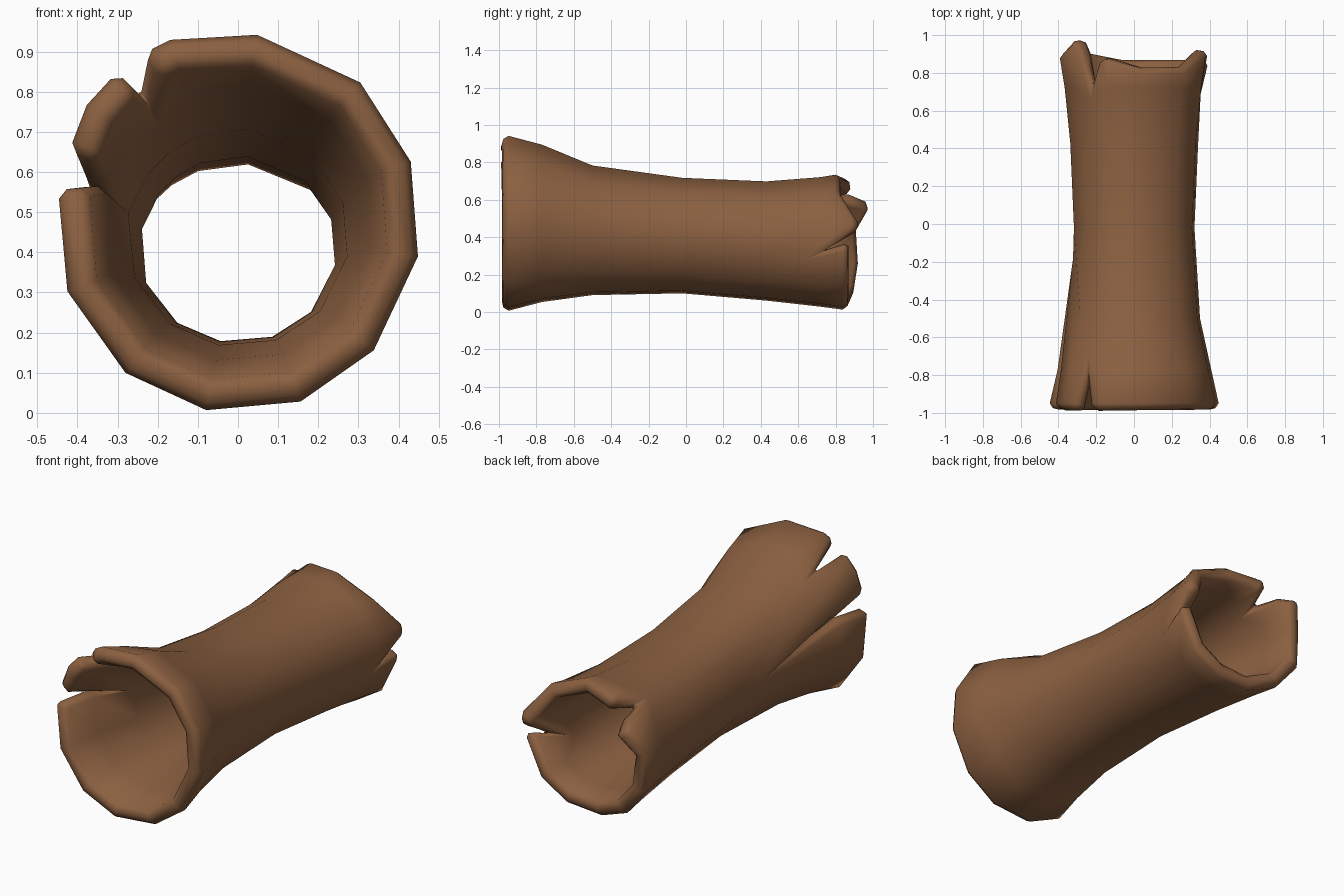
import bpy, bmesh
from math import sin, cos, radians

if "Cube" in bpy.data.objects:
    bpy.data.objects.remove(bpy.data.objects["Cube"])

bark = bpy.data.materials.new("bark brown")
bark.use_nodes = True
BROWN = (0.26, 0.118, 0.052, 1)
bark.diffuse_color = BROWN
bark.node_tree.nodes["Principled BSDF"].inputs["Base Color"].default_value = BROWN

# Rings along the log: y, centre z, half width, half height
RINGS = [(-0.97, 0.472, 0.46, 0.478), (-0.77, 0.472, 0.415, 0.425),
         (-0.5, 0.435, 0.355, 0.35), (-0.02, 0.407, 0.325, 0.312),
         (0.43, 0.378, 0.345, 0.322), (0.72, 0.373, 0.375, 0.35),
         (0.88, 0.372, 0.405, 0.368)]
ANGLES = [19, 48, 84, 111, 128, 143, 168, 201, 232, 260, 290, 318, 350]
# Ragged back edge, one y per column
BACK_Y = [0.91, 0.82, 0.82, 0.87, 0.87, 0.975, 0.9, 0.91, 0.89, 0.86, 0.86, 0.86, 0.86]
LAST = len(RINGS) - 1
# Cracks: (ring, column) -> angles of the two parted edges
CRACKS = {(0, 4): (119, 130), (0, 6): (157, 170), (1, 6): (163, 168),
          (LAST, 4): (117, 133), (LAST, 12): (356, 371)}

bm = bmesh.new()


def point(ring, col, angle):
    y, cz, rx, rz = RINGS[ring]
    if ring == LAST:
        y = BACK_Y[col] + (0.05 if angle > 360 else 0)
    bulge = 1.04 if ring == 0 and 100 < angle < 150 else 1
    a = radians(angle)
    return bm.verts.new((bulge * rx * cos(a), y, cz + bulge * rz * sin(a)))


# Each grid point has a low-angle and a high-angle side, shared unless cracked
grid = {}
for r in range(len(RINGS)):
    for c, angle in enumerate(ANGLES):
        if (r, c) in CRACKS:
            grid[r, c] = [point(r, c, a) for a in CRACKS[r, c]]
        else:
            grid[r, c] = [point(r, c, angle)] * 2

for r in range(LAST):
    for c in range(len(ANGLES)):
        n = (c + 1) % len(ANGLES)
        face = bm.faces.new((grid[r, c][1], grid[r, n][0], grid[r + 1, n][0], grid[r + 1, c][1]))
        face.smooth = True
bm.normal_update()
# Make the skin face outwards
if sum(f.normal.x * f.calc_center_median().x for f in bm.faces) < 0:
    bmesh.ops.reverse_faces(bm, faces=bm.faces[:])

mesh = bpy.data.meshes.new("hollow_log")
bm.to_mesh(mesh)
bm.free()
mesh.materials.append(bark)
log = bpy.data.objects.new("hollow_log", mesh)
bpy.context.collection.objects.link(log)

# Wall thickness and worn rim
wall = log.modifiers.new("wall", "SOLIDIFY")
wall.thickness = 0.08
wall.offset = -1
rim = log.modifiers.new("worn_rim", "BEVEL")
rim.width = 0.022
rim.segments = 1
rim.limit_method = "ANGLE"
rim.angle_limit = radians(55)
